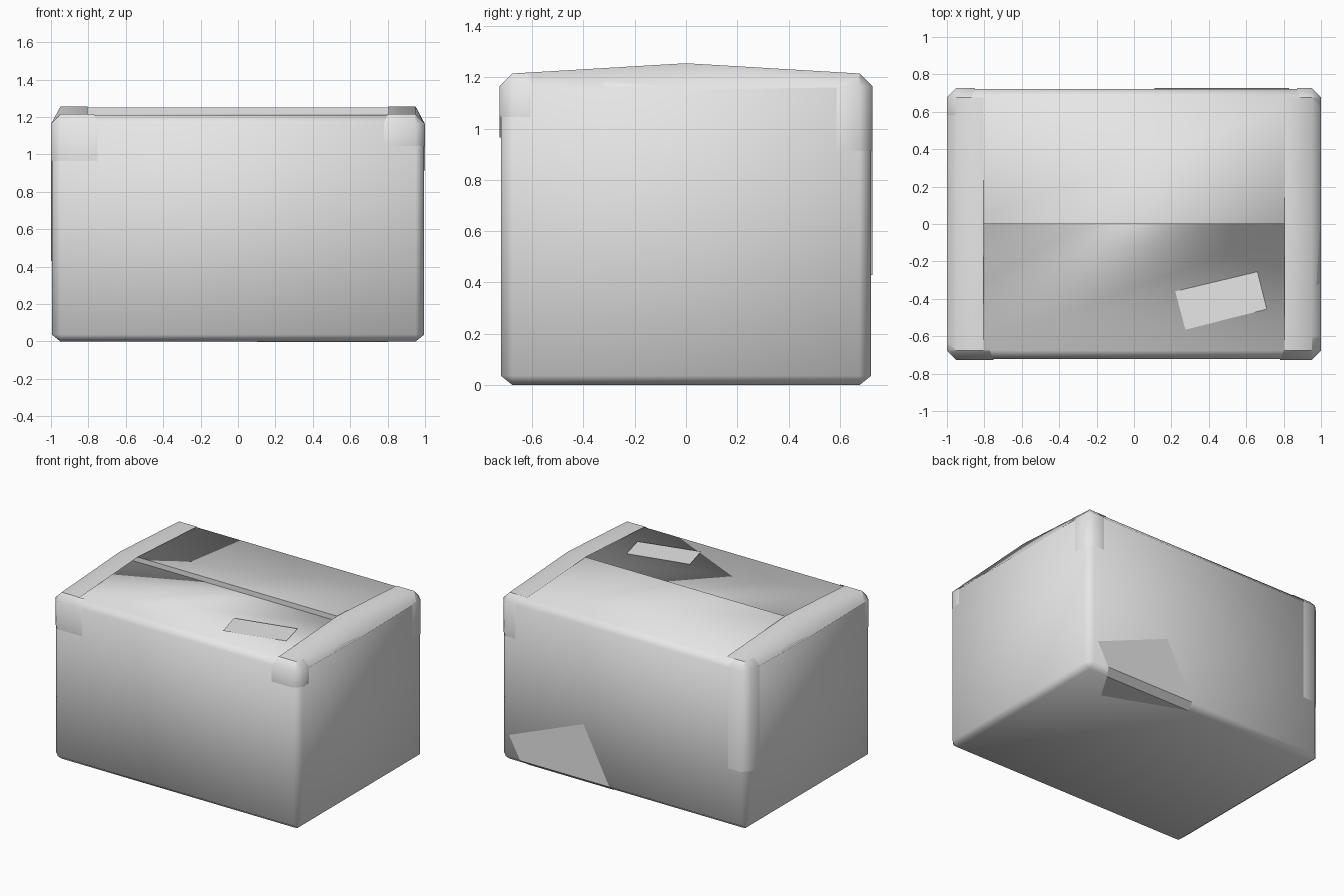
import bpy

if "Cube" in bpy.data.objects:
    bpy.data.objects.remove(bpy.data.objects["Cube"])

X, Y, C = 0.995, 0.722, 0.045     # half sizes and chamfer of the box
RIM, EDGE, RIDGE = 1.21, 1.162, 1.25
T = 0.005                         # tape lift

card = bpy.data.materials.new("plain grey")
card.diffuse_color = (0.8, 0.8, 0.8, 1)
card.use_nodes = True
card.node_tree.nodes["Principled BSDF"].inputs["Base Color"].default_value = card.diffuse_color


def build(name, verts, faces, smooth=True):
    mesh = bpy.data.meshes.new(name)
    mesh.from_pydata(verts, [], faces)
    mesh.materials.append(card)
    for p in mesh.polygons:
        p.use_smooth = smooth
    ob = bpy.data.objects.new(name, mesh)
    bpy.context.collection.objects.link(ob)
    return ob


def grid(name, rows, flip=False):
    """Sheet through rows of points."""
    n = len(rows[0])
    faces = []
    for r in range(len(rows) - 1):
        for i in range(n - 1):
            a = r * n + i
            f = [a, a + 1, a + n + 1, a + n]
            faces.append(f[::-1] if flip else f)
    return build(name, [p for row in rows for p in row], faces)


def rect(z):
    x, y = X - C, Y - C
    return [(-x, -y, z), (x, -y, z), (x, y, z), (-x, y, z)]


def octagon(z):
    x, y = X - C, Y - C
    return [(-x, -Y, z), (x, -Y, z), (X, -y, z), (X, y, z),
            (x, Y, z), (-x, Y, z), (-X, y, z), (-X, -y, z)]


# Box with chamfered edges, a flat front flap and a raised back flap
verts = rect(0) + octagon(0.036) + octagon(EDGE) + rect(RIM)
x = X - C
verts += [(-x, 0, RIM + 0.004), (x, 0, RIM + 0.004), (-x, 0, RIDGE), (x, 0, RIDGE)]
faces = [[3, 2, 1, 0]]
for i in range(8):
    j = (i + 1) % 8
    faces.append([4 + i, 4 + j, 12 + j, 12 + i])
for k in range(4):
    a, b, c = 2 * k, 2 * k + 1, (2 * k + 2) % 8
    n = (k + 1) % 4
    faces += [[k, n, 4 + b, 4 + a], [n, 4 + c, 4 + b],
              [12 + a, 12 + b, 20 + n, 20 + k], [12 + b, 12 + c, 20 + n]]
faces += [[20, 21, 25, 24], [26, 27, 22, 23],
          [21, 22, 25], [23, 20, 24], [25, 22, 27], [24, 26, 23]]
build("box", verts, faces)
# Cut edge of the back flap
build("flap_edge", [(-x, 0, RIM), (x, 0, RIM), (x, 0, RIDGE), (-x, 0, RIDGE)],
      [[0, 1, 2, 3]], False)

# Tape along both ends of the lid, folded over the side edges
for side, s in (("left", -1), ("right", 1)):
    rows = []
    for y, top, low in ((-Y + C, RIM, EDGE), (0, RIDGE, EDGE - 0.01), (Y - C, RIM, EDGE)):
        rows.append([(s * 0.805, y, top + T), (s * x, y, top + T), (s * (X + T), y, low)])
    grid(side + "_lid_tape", rows, s < 0)


# Tape wrapped round each upper corner
def corner_tape(name, sx, sy, face_w, side_w, low):
    xo, yo = X + T, Y + T
    xi, yi = X - C, Y - C
    fx, sd = 1 - face_w, Y - side_w
    plan = [(fx - 0.02, yo), (xi, yo), (xo, yi), (xo, sd)]
    rim = [(fx, yi), (xi, yi), (xi, yi), (xi, sd)]
    rows = [[(sx * a, sy * b, z) for a, b in plan] for z in (low, EDGE + 0.003)]
    rows.append([(sx * a, sy * b, RIM + T) for a, b in rim])
    grid(name, rows, sx * sy > 0)


corner_tape("front_left_tape", -1, -1, 0.23, 0.08, 0.965)
corner_tape("front_right_tape", 1, -1, 0.20, 0.115, 1.045)
corner_tape("back_left_tape", -1, 1, 0.13, 0.14, 0.43)
corner_tape("back_right_tape", 1, 1, 0.11, 0.135, 0.915)

# Flat patch on the front flap
z = RIM + 0.008
build("lid_patch", [(0.22, -0.36, z), (0.275, -0.565, z), (0.71, -0.455, z), (0.66, -0.255, z)],
      [[0, 1, 2, 3]], False)

# Patch folded from the back under the bottom edge
yb, zb = Y + T, -0.003
build("bottom_patch",
      [(0.92, yb, 0.2), (0.32, yb, 0.44), (0.11, yb, 0.036), (0.83, yb, 0.036),
       (0.10, Y - C, zb), (0.80, Y - C, zb), (0.67, 0.46, zb)],
      [[0, 1, 2, 3], [3, 2, 4, 5], [5, 4, 6]], False)
